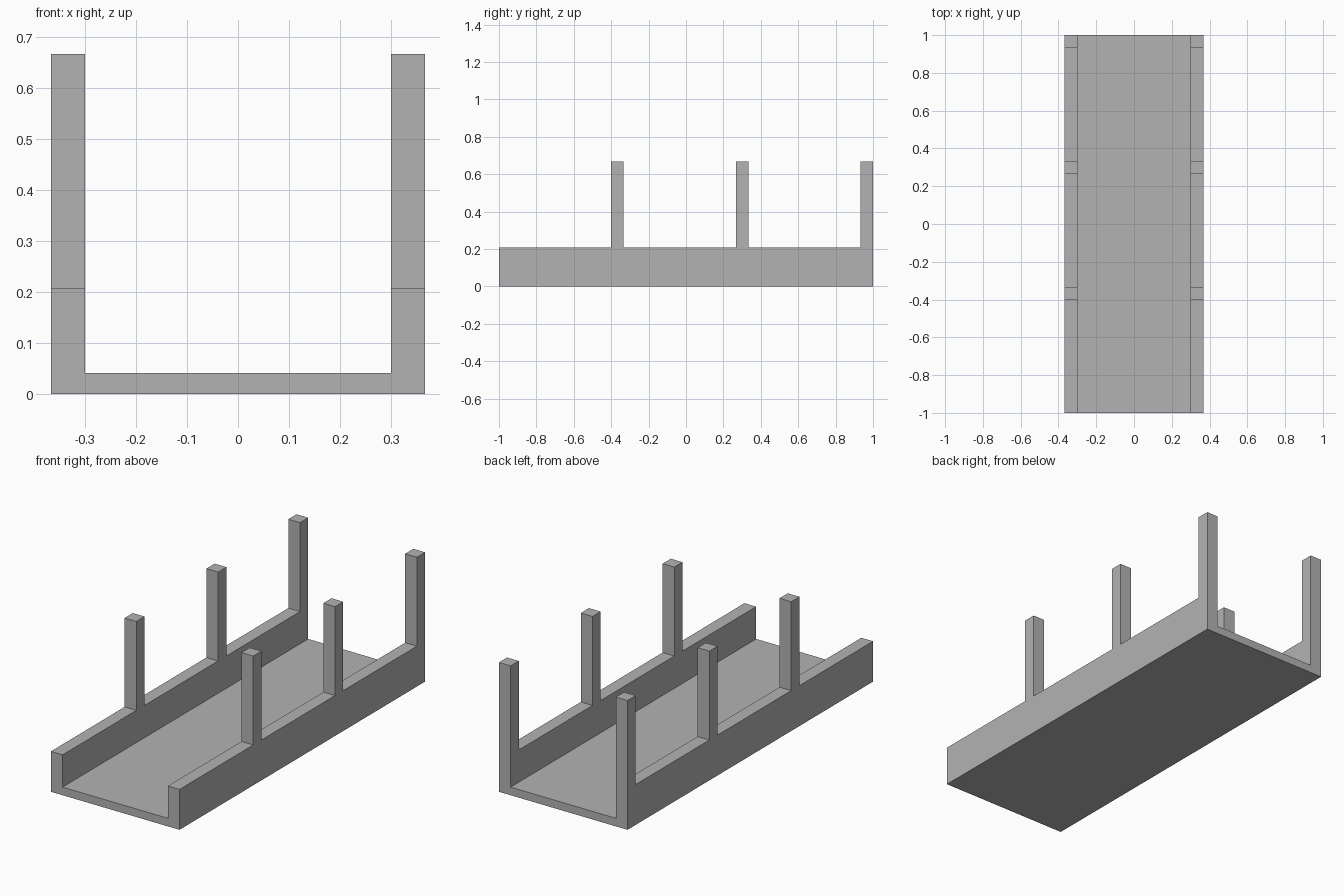
import bpy
import bmesh

cube = bpy.data.objects.get("Cube")
if cube:
    bpy.data.objects.remove(cube, do_unlink=True)

UNIT = 1 / 15                      # wall and post thickness
OUTER, INNER = 5.5 * UNIT, 4.5 * UNIT
FLOOR, WALL, POST = 0.0417, 0.2083, 10 * UNIT
POST_STARTS = (-6 * UNIT, 4 * UNIT, 14 * UNIT)

grey = bpy.data.materials.new("plain grey")
grey.use_nodes = True
colour = (0.45, 0.45, 0.45, 1)
grey.diffuse_color = colour
grey.node_tree.nodes["Principled BSDF"].inputs["Base Color"].default_value = colour

bm = bmesh.new()

# U-shaped channel: profile swept from front to back
profile = [(-OUTER, 0), (OUTER, 0), (OUTER, WALL), (INNER, WALL),
           (INNER, FLOOR), (-INNER, FLOOR), (-INNER, WALL), (-OUTER, WALL)]
front = bm.faces.new([bm.verts.new((x, -1, z)) for x, z in profile])
swept = bmesh.ops.extrude_face_region(bm, geom=[front], use_keep_orig=True)
bmesh.ops.translate(bm, vec=(0, 2, 0),
                    verts=[v for v in swept["geom"] if isinstance(v, bmesh.types.BMVert)])
bmesh.ops.recalc_face_normals(bm, faces=bm.faces)

# Cut the channel at both sides of every post
for start in POST_STARTS:
    for y in (start, start + UNIT):
        if y < 0.99:
            bmesh.ops.bisect_plane(bm, geom=bm.verts[:] + bm.edges[:] + bm.faces[:],
                                   plane_co=(0, y, 0), plane_no=(0, 1, 0))

# Raise the posts out of the wall tops
bm.normal_update()
feet = [f for f in bm.faces
        if f.normal.z > 0.9 and f.calc_center_median().z > WALL - 0.01
        and any(s < f.calc_center_median().y < s + UNIT for s in POST_STARTS)]
raised = bmesh.ops.extrude_discrete_faces(bm, faces=feet)
for f in raised["faces"]:
    for v in f.verts:
        v.co.z = POST
# Close the sides of each post
for top in raised["faces"]:
    for edge in list(top.edges):
        if len(edge.link_faces) == 1:
            a, b = edge.verts
            base = [bm.verts.new((v.co.x, v.co.y, WALL)) for v in (b, a)]
            bm.faces.new((a, b, *base))

# Weld and merge flat neighbouring faces
bmesh.ops.remove_doubles(bm, verts=bm.verts, dist=0.0005)
bmesh.ops.recalc_face_normals(bm, faces=bm.faces)
bmesh.ops.dissolve_limit(bm, angle_limit=0.01, verts=bm.verts, edges=bm.edges)

mesh = bpy.data.meshes.new("channel_with_posts")
bm.to_mesh(mesh)
bm.free()
mesh.materials.append(grey)
channel = bpy.data.objects.new("channel_with_posts", mesh)
bpy.context.collection.objects.link(channel)
